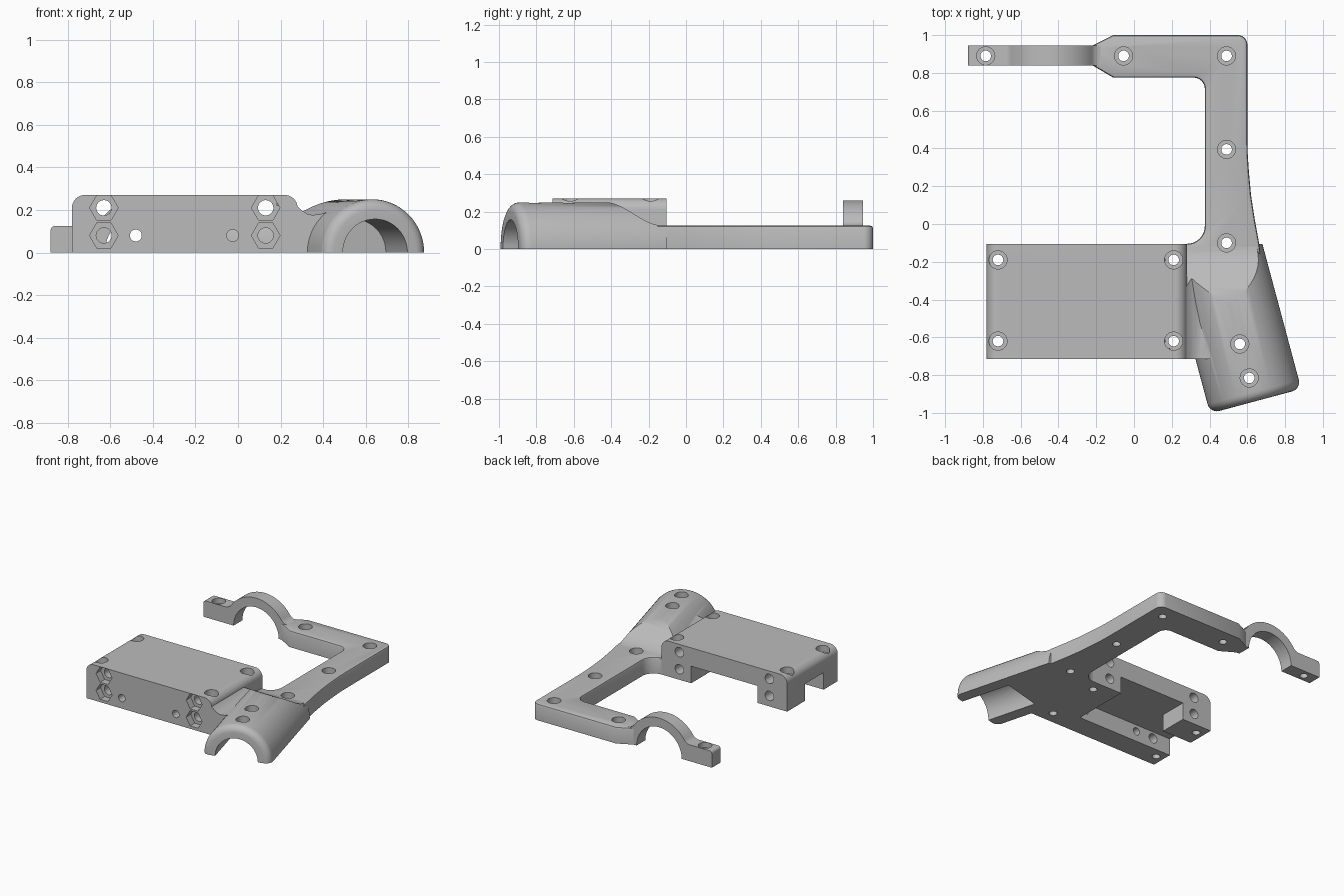
import bpy, bmesh
from math import cos, sin, radians, pi
from mathutils import Matrix

cube = bpy.data.objects.get("Cube")
if cube:
    bpy.data.objects.remove(cube)

grey = bpy.data.materials.new("plain grey")
grey.use_nodes = True
COLOUR = (0.5, 0.5, 0.5, 1)
grey.diffuse_color = COLOUR
grey.node_tree.nodes["Principled BSDF"].inputs["Base Color"].default_value = COLOUR

PLANES = {
    "xy": lambda a, b, h: (a, b, h),
    "xz": lambda a, b, h: (a, h, b),
    "yz": lambda a, b, h: (h, a, b),
}


def arc(cx, cy, r, start, end, n=8):
    steps = [radians(start + (end - start) * i / n) for i in range(n + 1)]
    return [(cx + r * cos(t), cy + r * sin(t)) for t in steps]


def circle(cx, cy, r, n=32):
    return arc(cx, cy, r, 0, 360, n)[:-1]


def prism(name, outline, plane, lo, hi, round_cap=None, radius=0.0, segments=3):
    """Extrude an outline; optionally round the rim of its 'lo' or 'hi' cap."""
    bm = bmesh.new()
    rings = [[bm.verts.new(PLANES[plane](a, b, h)) for a, b in outline] for h in (lo, hi)]
    caps = {"lo": bm.faces.new(rings[0]), "hi": bm.faces.new(rings[1])}
    n = len(outline)
    for i in range(n):
        j = (i + 1) % n
        bm.faces.new((rings[0][i], rings[0][j], rings[1][j], rings[1][i]))
    bmesh.ops.recalc_face_normals(bm, faces=bm.faces)
    if round_cap:
        bmesh.ops.bevel(bm, geom=list(caps[round_cap].edges), offset=radius,
                        segments=segments, profile=0.5, affect="EDGES")
    mesh = bpy.data.meshes.new(name)
    bm.to_mesh(mesh)
    bm.free()
    obj = bpy.data.objects.new(name, mesh)
    bpy.context.collection.objects.link(obj)
    return obj


def box(x0, x1, y0, y1, z0, z1):
    return prism("cutter", [(x0, y0), (x1, y0), (x1, y1), (x0, y1)], "xy", z0, z1)


def combine(obj, other, operation="DIFFERENCE"):
    """Apply a boolean and discard the second object."""
    mod = obj.modifiers.new("boolean", "BOOLEAN")
    mod.operation, mod.solver, mod.object = operation, "EXACT", other
    bpy.context.view_layer.update()
    graph = bpy.context.evaluated_depsgraph_get()
    mesh = bpy.data.meshes.new_from_object(obj.evaluated_get(graph))
    obj.modifiers.clear()
    obj.data = mesh
    bpy.data.objects.remove(other)


def screw_hole(obj, x, y, seat):
    """Vertical through hole with a counterbore down to the seat height."""
    combine(obj, prism("cutter", circle(x, y, 0.028), "xy", -0.1, 0.4))
    combine(obj, prism("cutter", circle(x, y, 0.048), "xy", seat, 0.41))


# L-shaped arm with rounded top rim
outline = [(-0.22, 0.84), (-0.11, 0.775)]
outline += arc(0.315, 0.715, 0.06, 90, 0)
outline += arc(0.28, -0.01, 0.095, 0, -90)
outline += [(0.28, -0.16), (0.67, -0.16), (0.662, -0.1), (0.64, 0.02), (0.62, 0.15),
            (0.608, 0.28), (0.602, 0.37), (0.6, 0.46)]
outline += arc(0.55, 0.95, 0.05, 0, 90)
outline += [(-0.11, 1.0), (-0.22, 0.945)]
arm = prism("arm_frame", outline, "xy", 0, 0.125, "hi", 0.014, 2)
for x, y in ((-0.055, 0.89), (0.49, 0.89), (0.49, 0.395), (0.49, -0.1)):
    screw_hole(arm, x, y, 0.075)

# Arched clamp strap with filleted feet
CX, R, F = -0.435, 0.26, 0.06
DX = ((R + F) ** 2 - (0.125 + F) ** 2) ** 0.5
lean = math_angle = 35.3
profile = [(-0.88, 0)] + arc(-0.86, 0.105, 0.02, 180, 90, 4)
profile += arc(CX - DX, 0.125 + F, F, -90, -lean)
profile += arc(CX, 0, R, 180 - lean, lean, 28)
profile += arc(CX + DX, 0.125 + F, F, 180 + lean, 270)
profile += [(-0.12, 0.125), (-0.12, 0)]
profile += arc(CX, 0, 0.19, 0, 180, 32)
strap = prism("clamp_strap", profile, "xz", 0.84, 0.945)
screw_hole(strap, -0.785, 0.89, 0.085)

# Mounting block with rounded long edges
profile = [(-0.78, 0), (0.28, 0)]
profile += arc(0.22, 0.21, 0.06, 0, 90) + arc(-0.72, 0.21, 0.06, 90, 180)
block = prism("mounting_block", profile, "xz", -0.715, -0.105)
# Underside pocket, open at the back, and a channel out of the right end
combine(block, box(-0.53, 0.03, -0.545, 0, -0.1, 0.13))
combine(block, box(-0.9, -0.4, -0.545, -0.32, -0.1, 0.13))
for x in (-0.72, 0.21):
    for y in (-0.19, -0.62):
        screw_hole(block, x, y, 0.22)
# Bolt holes with hexagonal recesses in the front face
for x in (-0.63, 0.13):
    for z in (0.21, 0.08):
        combine(block, prism("cutter", circle(x, z, 0.036), "xz", -0.9, 0))
        combine(block, prism("cutter", circle(x, z, 0.067, 6), "xz", -0.9, -0.66))
for x in (-0.48, -0.025):
    combine(block, prism("cutter", circle(x, 0.08, 0.028), "xz", -0.9, 0))

# Angled half tube joined to the block by a saddle
place = Matrix.Translation((0.644, -0.938, 0)) @ Matrix.Rotation(radians(15), 4, "Z")
tube = prism("angled_tube", circle(0, 0, 0.25, 64), "xz", 0, 1.0, "lo", 0.05, 5)
tube.data.transform(place)
saddle = prism("saddle", [(0.2, 0), (0.2, 0.262), (0.25, 0.25), (0.275, 0.222), (0.3, 0.197),
                          (0.325, 0.182), (0.35, 0.176), (0.385, 0.18), (0.42, 0.19),
                          (0.46, 0.2), (0.5, 0.2), (0.5, 0)], "xz", -0.715, -0.1)
combine(tube, saddle, "UNION")
# Sloping envelope that blends the tube down to the arm
ramp = [(-1.1, 0), (-0.105, 0), (-0.105, 0.123)]
for i in range(13):
    t = i / 12
    ramp.append((-0.12 - 0.32 * t, 0.125 + 0.127 * (1 - cos(pi * t)) / 2))
ramp += [(-0.5, 0.27), (-1.1, 0.3)]
combine(tube, prism("envelope", ramp, "yz", 0.262, 1.1), "INTERSECT")
# Blind bore from the front end
bore = prism("cutter", circle(0, 0, 0.157, 48), "xz", -0.2, 0.39)
bore.data.transform(place)
combine(tube, bore)
for x, y, seat in ((0.56, -0.635, 0.2), (0.61, -0.815, 0.2), (0.49, -0.1, 0.075)):
    screw_hole(tube, x, y, seat)

# Shared finish
bpy.ops.object.select_all(action="DESELECT")
for obj in (arm, strap, block, tube):
    obj.data.materials.clear()
    obj.data.materials.append(grey)
    for face in obj.data.polygons:
        face.material_index = 0
    obj.select_set(True)
bpy.context.view_layer.objects.active = arm
bpy.ops.object.shade_smooth_by_angle(angle=radians(30))
